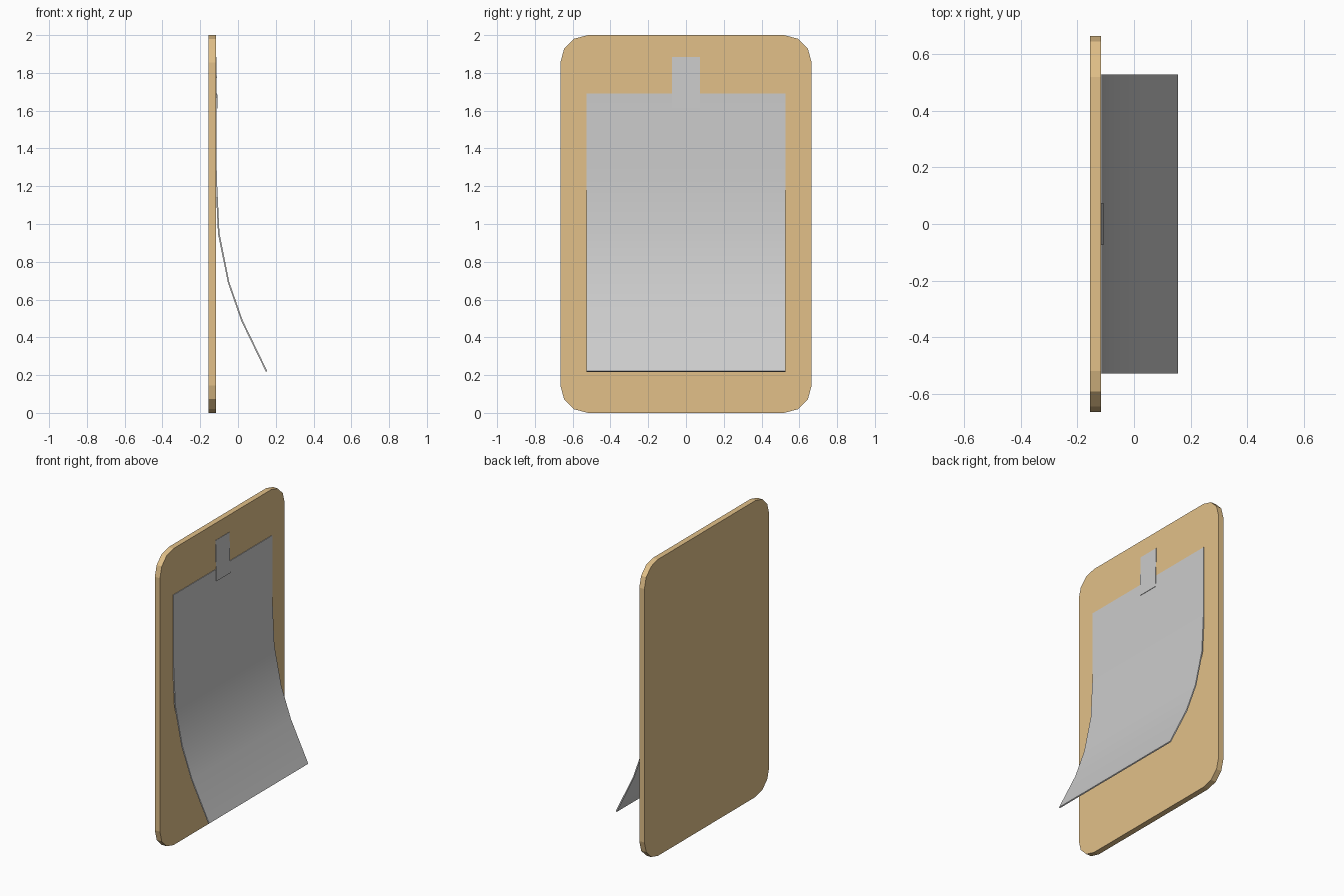
import bpy, bmesh
from math import sin, cos, pi
from mathutils import Vector

if "Cube" in bpy.data.objects:
    bpy.data.objects.remove(bpy.data.objects["Cube"])


def make_object(name, bm):
    bmesh.ops.recalc_face_normals(bm, faces=bm.faces[:])
    me = bpy.data.meshes.new(name)
    bm.to_mesh(me)
    bm.free()
    ob = bpy.data.objects.new(name, me)
    bpy.context.collection.objects.link(ob)
    return ob


def extrude_outline(name, outline, offset):
    """Closed outline of 3D points pushed along offset into a solid."""
    bm = bmesh.new()
    face = bm.faces.new([bm.verts.new(p) for p in outline])
    ext = bmesh.ops.extrude_face_region(bm, geom=[face], use_keep_orig=True)
    moved = [g for g in ext["geom"] if isinstance(g, bmesh.types.BMVert)]
    bmesh.ops.translate(bm, verts=moved, vec=offset)
    return make_object(name, bm)


def sheet(name, profile, half_width, thick):
    """Thin sheet following an (x, z) profile of its outer side, top to bottom."""
    pts = [Vector(p) for p in profile]
    inner = []
    for i, p in enumerate(pts):
        d = (pts[min(i + 1, len(pts) - 1)] - pts[max(i - 1, 0)]).normalized()
        inner.append(p + Vector((d.y, -d.x)) * thick)
    outline = [(p.x, -half_width, p.y) for p in pts + inner[::-1]]
    ob = extrude_outline(name, outline, (0, 2 * half_width, 0))
    bpy.context.view_layer.objects.active = ob
    ob.select_set(True)
    bpy.ops.object.shade_smooth_by_angle(angle=pi / 6)
    ob.select_set(False)
    return ob


# Backing board with rounded corners
W, R = 0.665, 0.145
outline = []
for k, (sy, sz) in enumerate([(1, 1), (-1, 1), (-1, -1), (1, -1)]):
    for j in range(4):
        a = k * pi / 2 + j * pi / 6
        outline.append((-0.155, sy * (W - R) + R * cos(a),
                        1 + sz * (1 - R) + R * sin(a)))
board = extrude_outline("board", outline, (0.038, 0, 0))
mat = bpy.data.materials.new("tan_board")
mat.diffuse_color = (0.76, 0.53, 0.25, 1)
mat.use_nodes = True
mat.node_tree.nodes["Principled BSDF"].inputs["Base Color"].default_value = mat.diffuse_color
board.data.materials.append(mat)

# Curling sheet of paper
sheet("paper", [(-0.113, 1.69), (-0.113, 1.3), (-0.110, 1.2), (-0.098, 0.95),
                (-0.046, 0.692), (0.025, 0.489), (0.155, 0.221)], 0.528, 0.008)

# Tape strip holding the paper
sheet("tape", [(-0.115, 1.885), (-0.108, 1.612)], 0.074, 0.003)
